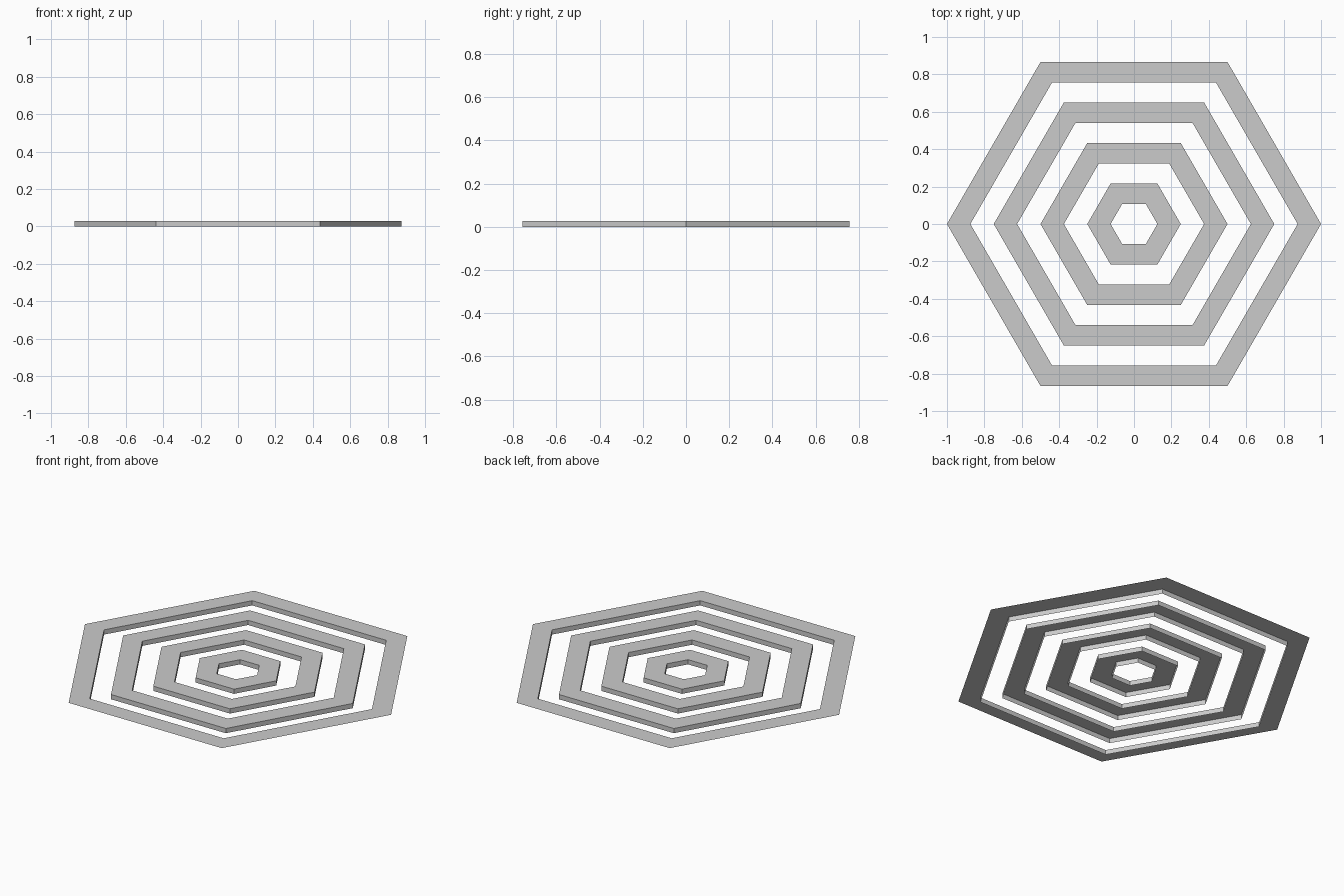
import bpy, bmesh
from math import cos, sin, pi

if "Cube" in bpy.data.objects:
    bpy.data.objects.remove(bpy.data.objects["Cube"])

SIDES = 6
HEIGHT = 0.028
STEP = 0.125


def hex_loop(bm, radius, z):
    return [bm.verts.new((radius * cos(2 * pi * i / SIDES),
                          radius * sin(2 * pi * i / SIDES), z)) for i in range(SIDES)]


def bridge(bm, a, b):
    for i in range(SIDES):
        j = (i + 1) % SIDES
        bm.faces.new((a[i], a[j], b[j], b[i]))


def hex_ring(name, outer, outer_wall):
    """Raised flat band with thin skirts, open underneath."""
    bm = bmesh.new()
    profile = [(outer, HEIGHT), (outer - STEP, HEIGHT), (outer - STEP, 0)]
    if outer_wall:
        profile.insert(0, (outer, 0))
    loops = [hex_loop(bm, r, z) for r, z in profile]
    for a, b in zip(loops, loops[1:]):
        bridge(bm, a, b)
    mesh = bpy.data.meshes.new(name)
    bm.to_mesh(mesh)
    bm.free()
    bpy.context.collection.objects.link(bpy.data.objects.new(name, mesh))


# Four concentric bands; the outermost has no outside skirt
for n, name in enumerate(("outer_ring", "second_ring", "third_ring", "inner_ring")):
    hex_ring(name, 1 - 2 * STEP * n, outer_wall=n > 0)
